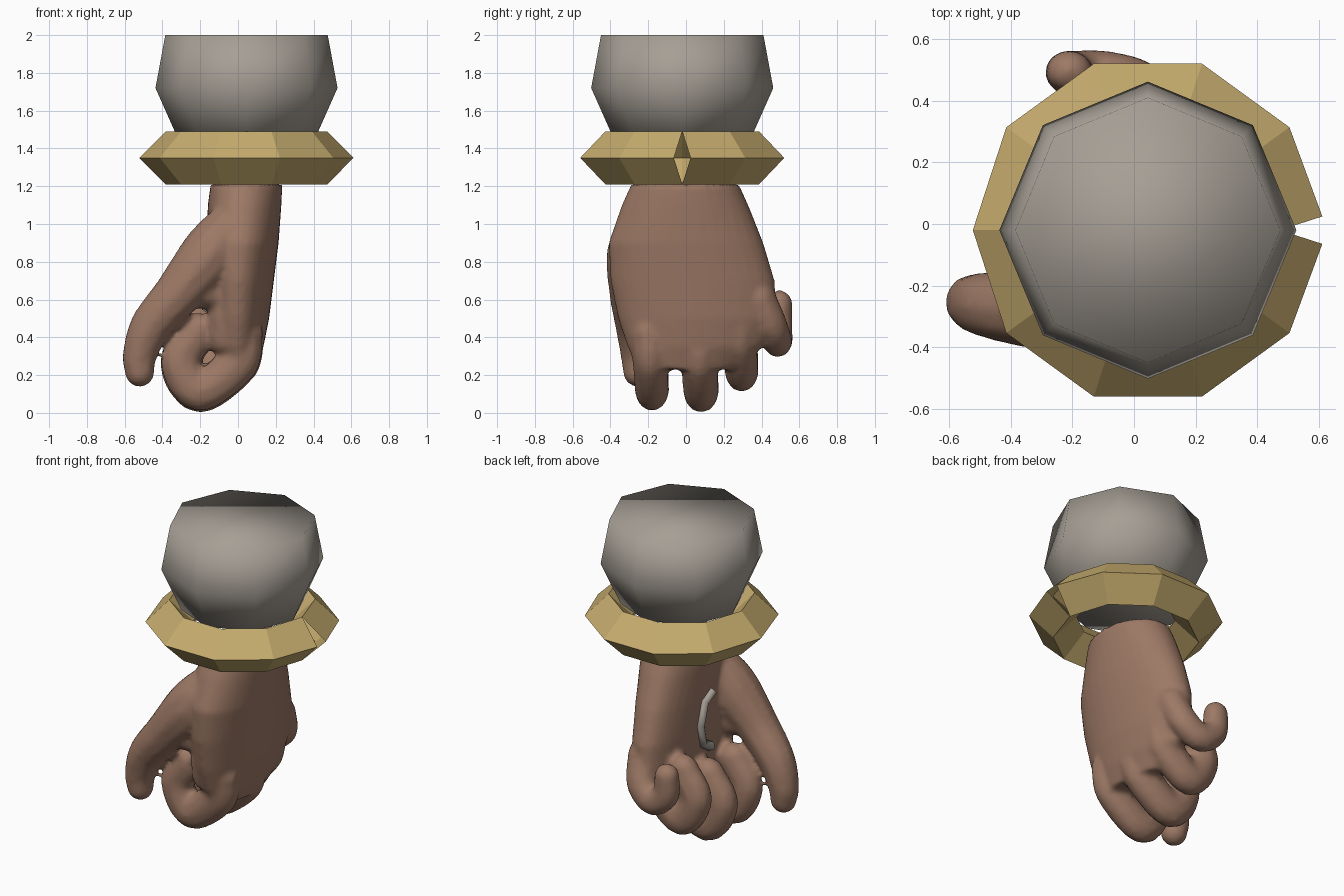
import bpy, bmesh, math
from mathutils import Vector, Matrix

if "Cube" in bpy.data.objects:
    bpy.data.objects.remove(bpy.data.objects["Cube"])

CX, CY = 0.045, -0.02   # shared axis of cuff and bracelet


def material(name, rgb):
    m = bpy.data.materials.new(name)
    m.diffuse_color = (*rgb, 1)
    m.use_nodes = True
    m.node_tree.nodes["Principled BSDF"].inputs["Base Color"].default_value = m.diffuse_color
    return m


SKIN = material("brown skin", (0.335, 0.19, 0.13))
GOLD = material("gold", (0.56, 0.41, 0.155))
GREY = material("warm grey", (0.38, 0.345, 0.30))


def finish(bm, name, mat, smooth):
    bmesh.ops.recalc_face_normals(bm, faces=bm.faces)
    me = bpy.data.meshes.new(name)
    bm.to_mesh(me)
    bm.free()
    me.materials.append(mat)
    for p in me.polygons:
        p.use_smooth = smooth
    ob = bpy.data.objects.new(name, me)
    bpy.context.collection.objects.link(ob)
    return ob


def loft(bm, rings):
    """Closed skin through equal-length rings of points, capped at both ends."""
    vs = [[bm.verts.new(p) for p in r] for r in rings]
    n = len(vs[0])
    for a, b in zip(vs, vs[1:]):
        for i in range(n):
            j = (i + 1) % n
            bm.faces.new((a[i], a[j], b[j], b[i]))
    bm.faces.new(vs[0][::-1])
    bm.faces.new(vs[-1])


def tube(bm, pts, steps=7, thick=1.0):
    """Rounded limb: overlapping balls along a smooth path of (x, y, z, radius)."""
    p = [Vector(q) for q in pts]
    p = [2 * p[0] - p[1]] + p + [2 * p[-1] - p[-2]]
    for k in range(1, len(p) - 2):
        a, b, c, d = p[k - 1:k + 3]
        for s in range(steps + (k == len(p) - 3)):
            t = s / steps
            q = 0.5 * (2 * b + (c - a) * t + (2 * a - 5 * b + 4 * c - d) * t * t
                       + (3 * b - a - 3 * c + d) * t ** 3)
            m = Matrix.Translation(q[:3]) @ Matrix.Diagonal((thick, 1, thick, 1))
            bmesh.ops.create_icosphere(bm, subdivisions=2, radius=q[3], matrix=m)


# Grey cuff: eight-sided, smooth shaded
bm = bmesh.new()
loft(bm, [[(CX + r * math.cos(i * math.pi / 4), CY + r * math.sin(i * math.pi / 4), z)
           for i in range(8)]
          for z, r in ((1.45, 0.362), (1.72, 0.482), (2.0, 0.43))])
finish(bm, "cuff", GREY, True)

# Gold bracelet: ten-sided, diamond section, outer edge split open on the right
bm = bmesh.new()


def ring_vert(deg, r, z):
    a = math.radians(deg)
    return bm.verts.new((CX + r * math.cos(a), CY + r * math.sin(a), z))


R, T, Z = 0.428, 0.14, 1.35
top = [ring_vert(36 * k, R, Z + T) for k in range(10)]
bot = [ring_vert(36 * k, R, Z - T) for k in range(10)]
inn = [ring_vert(36 * k, R - T, Z) for k in range(10)]
out = [ring_vert(d, R + T, Z) for d in [4.5] + [36 * k for k in range(1, 10)] + [355.5]]
for k in range(10):
    j = (k + 1) % 10
    bm.faces.new((out[k], out[k + 1], top[j], top[k]))
    bm.faces.new((bot[k], bot[j], out[k + 1], out[k]))
    bm.faces.new((top[k], top[j], inn[j], inn[k]))
    bm.faces.new((inn[k], inn[j], bot[j], bot[k]))
finish(bm, "bracelet", GOLD, False)

# Hand: palm lofted from rounded sections (z, x0, x1, y0, y1)
bm = bmesh.new()
sections = [(0.23, -0.06, 0.09, -0.25, 0.25), (0.35, -0.12, 0.135, -0.31, 0.41),
            (0.50, -0.15, 0.165, -0.36, 0.48), (0.70, -0.16, 0.19, -0.40, 0.47),
            (0.90, -0.165, 0.215, -0.41, 0.41), (1.10, -0.16, 0.23, -0.34, 0.33),
            (1.21, -0.145, 0.235, -0.29, 0.28)]


def oval(t, a, b):
    """Domed back of the hand (+x), flatter palm side (-x)."""
    e = 1.0 if math.cos(t) > 0 else 0.8
    c = math.copysign(abs(math.cos(t)) ** e, math.cos(t))
    mid = a[0] + 0.46 * (a[1] - a[0])
    return (mid + c * (a[1] - mid if c > 0 else mid - a[0]),
            (b[0] + b[1]) / 2 + math.sin(t) * (b[1] - b[0]) / 2)


loft(bm, [[(*oval(2 * math.pi * i / 32, (x0, x1), (y0, y1)), z) for i in range(32)]
          for z, x0, x1, y0, y1 in sections])

# Three curled fingers: (y at knuckle, y at tip, lift, shift, radius)
for y0, y1, dz, dx, r in ((-0.20, -0.18, 0.0, 0.0, 0.098), (0.06, 0.08, -0.004, 0.0, 0.102),
                          (0.27, 0.295, 0.10, 0.03, 0.097)):
    path = [(0.02, 0.42), (-0.005, 0.265), (-0.20, 0.118), (-0.305, 0.27), (-0.215, 0.43)]
    tube(bm, [(x + dx * (i > 1), y0 + (y1 - y0) * min(1, i / 2), z + dz, r - 0.003 * i)
              for i, (x, z) in enumerate(path)], thick=1.2)

# Little finger
tube(bm, [(0.03, 0.39, 0.60, 0.09), (0.0, 0.455, 0.46, 0.085), (-0.10, 0.485, 0.38, 0.08),
          (-0.20, 0.49, 0.45, 0.076), (-0.21, 0.495, 0.575, 0.07)], thick=1.1)

# Thumb, and the web of flesh between it and the palm
tube(bm, [(0.0, -0.20, 1.04, 0.12), (-0.13, -0.26, 0.86, 0.16), (-0.31, -0.28, 0.64, 0.13),
          (-0.46, -0.265, 0.46, 0.112), (-0.52, -0.255, 0.31, 0.094),
          (-0.52, -0.255, 0.215, 0.08)])
tube(bm, [(-0.06, -0.18, 0.82, 0.12), (-0.12, -0.24, 0.66, 0.10), (-0.20, -0.26, 0.65, 0.10)])
tube(bm, [(0.0, -0.22, 0.75, 0.11), (-0.04, -0.22, 0.55, 0.12), (-0.06, -0.20, 0.40, 0.11)])

hand = finish(bm, "hand", SKIN, True)
rm = hand.modifiers.new("merge", 'REMESH')      # fuse palm and fingers into one skin
rm.mode = 'VOXEL'
rm.voxel_size = 0.018
rm.use_smooth_shade = True
sm = hand.modifiers.new("soften", 'SMOOTH')
sm.factor = 0.5
sm.iterations = 3

# Small grey crescent set in the palm
cu = bpy.data.curves.new("palm_crescent", 'CURVE')
cu.dimensions = '3D'
cu.bevel_depth = 0.03
cu.bevel_resolution = 0
cu.use_fill_caps = True
sp = cu.splines.new('POLY')
pts = [(-0.18, -0.02, 0.92), (-0.17, 0.05, 0.87), (-0.165, 0.085, 0.73),
       (-0.16, 0.05, 0.60), (-0.16, -0.03, 0.55)]
sp.points.add(len(pts) - 1)
for p, co in zip(sp.points, pts):
    p.co = (*co, 1)
cu.materials.append(GREY)
bpy.context.collection.objects.link(bpy.data.objects.new("palm_crescent", cu))
